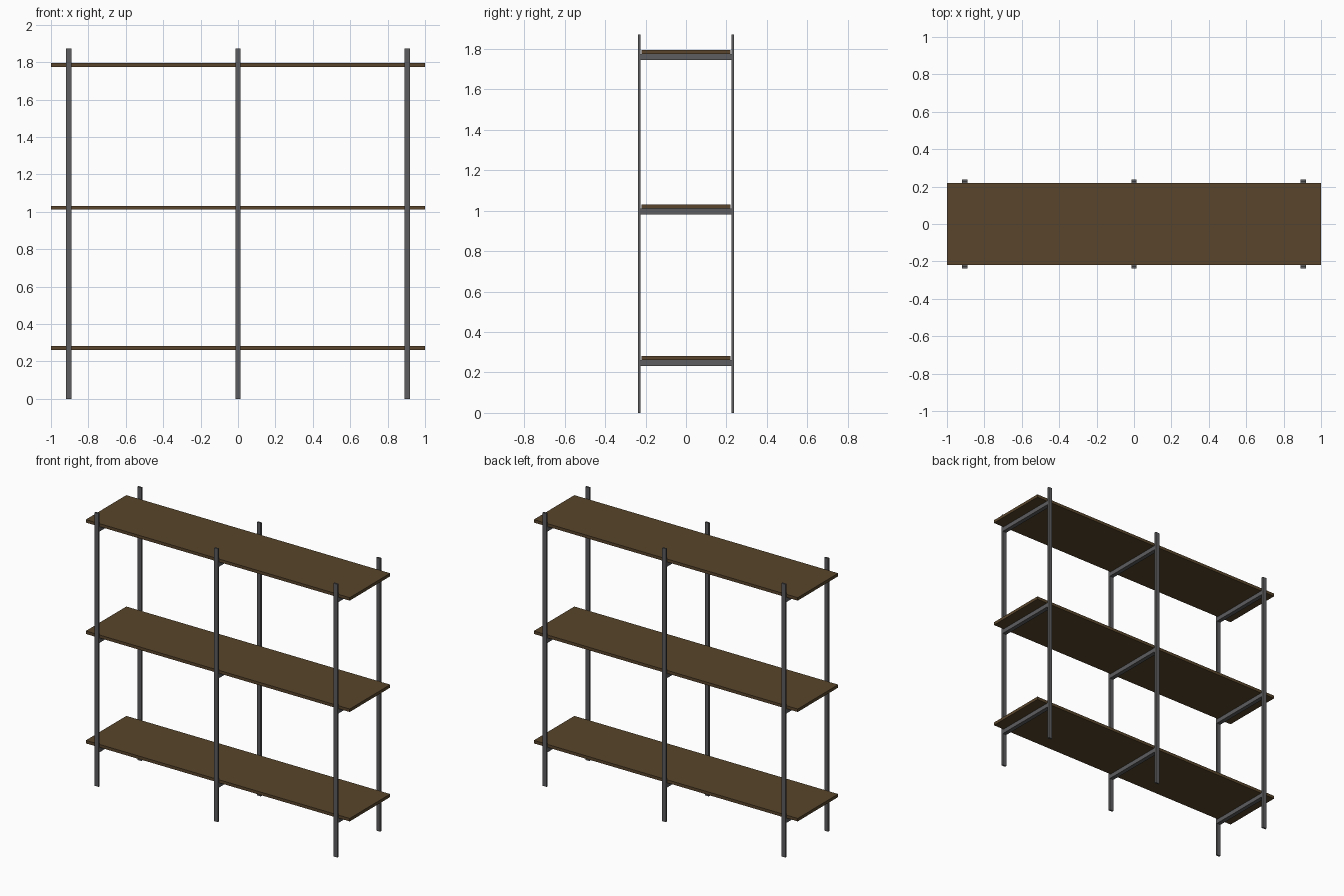
import bpy

if "Cube" in bpy.data.objects:
    bpy.data.objects.remove(bpy.data.objects["Cube"])


def material(name, color):
    m = bpy.data.materials.new(name)
    m.diffuse_color = (*color, 1)
    m.use_nodes = True
    m.node_tree.nodes["Principled BSDF"].inputs["Base Color"].default_value = m.diffuse_color
    return m


wood = material("dark_wood", (0.10, 0.06, 0.025))
metal = material("dark_metal", (0.11, 0.11, 0.115))


def box(name, lo, hi, mat):
    """Axis-aligned box between two corners."""
    bpy.ops.mesh.primitive_cube_add(size=1, location=[(a + b) / 2 for a, b in zip(lo, hi)])
    ob = bpy.context.object
    ob.name = name
    ob.scale = [b - a for a, b in zip(lo, hi)]
    bpy.ops.object.transform_apply(location=False, rotation=False, scale=True)
    ob.data.materials.append(mat)
    return ob


HEIGHT = 1.872
HALF = 0.0145                        # half width of posts and bars
Y_IN, Y_OUT = 0.2255, 0.2375         # inner and outer faces of the flat posts
BOARD, BAR = 0.0205, 0.029           # board thickness, bar height
COLUMNS = {"left": -0.905, "middle": 0.0, "right": 0.905}
SHELVES = {"lower": 0.262, "centre": 1.0115, "upper": 1.7745}  # board undersides

# Flat uprights, front and back
for side, x in COLUMNS.items():
    box(f"front_post_{side}", (x - HALF, -Y_OUT, 0), (x + HALF, -Y_IN, HEIGHT), metal)
    box(f"back_post_{side}", (x - HALF, Y_IN, 0), (x + HALF, Y_OUT, HEIGHT), metal)

# Boards resting on cross bars
for level, z in SHELVES.items():
    box(f"{level}_shelf", (-1, -0.219, z), (1, 0.219, z + BOARD), wood)
    for side, x in COLUMNS.items():
        box(f"{level}_bar_{side}", (x - HALF, -Y_IN, z - BAR), (x + HALF, Y_IN, z), metal)
